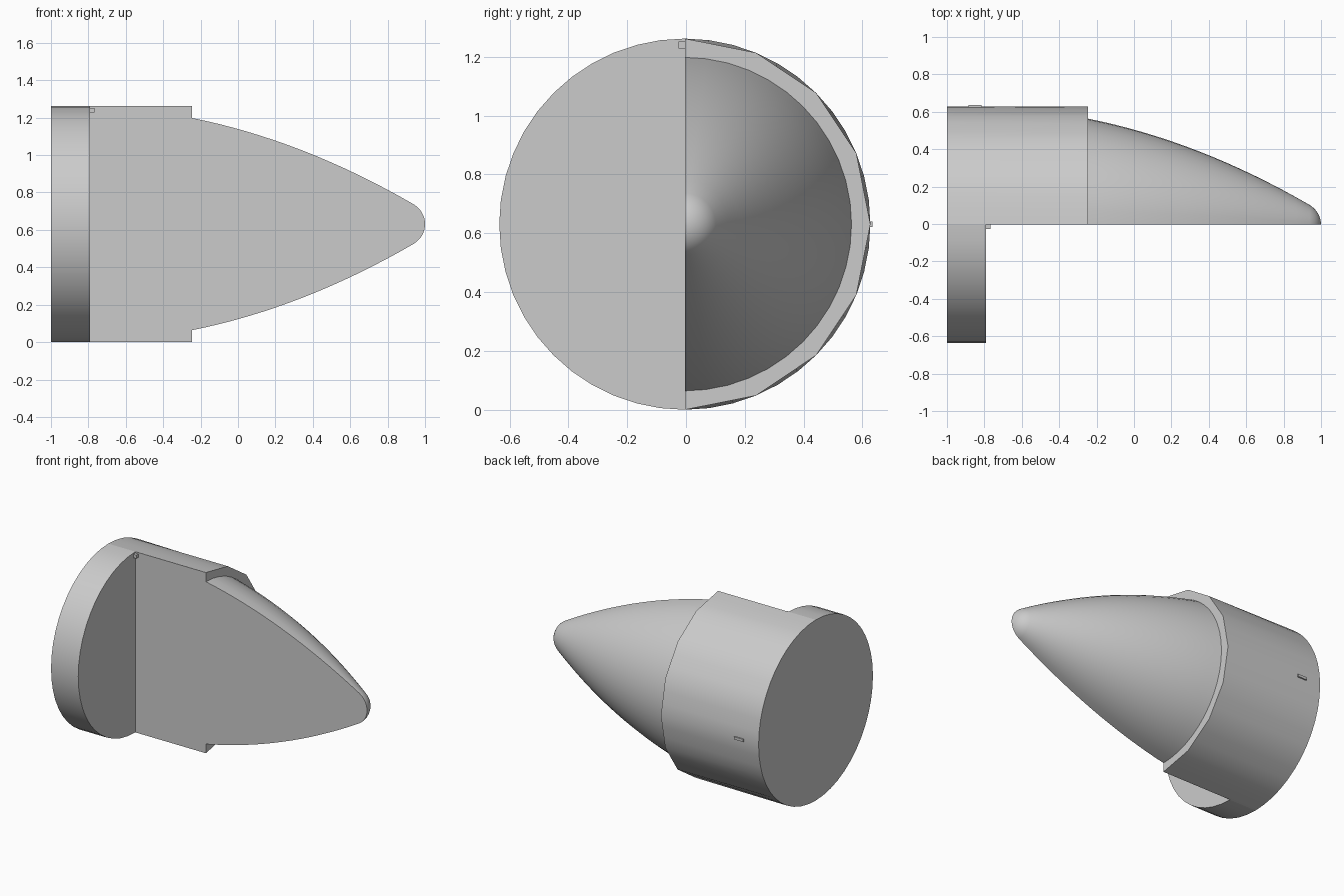
import bpy
import bmesh
from math import sin, cos, pi, radians

cube = bpy.data.objects.get("Cube")
if cube:
    bpy.data.objects.remove(cube, do_unlink=True)

AXIS_Y, AXIS_Z = -0.004, 0.631   # line the parts are turned about
R = 0.631                        # sleeve radius
BACK, STEP, PLATE = -1.0, -0.245, -0.79
SEGS = 24                        # segments in a half turn
FACET = 3                        # segments per flat of the sleeve's front rim

grey = bpy.data.materials.new("plain grey")
grey.use_nodes = True
grey.diffuse_color = (0.6, 0.6, 0.6, 1)
grey.node_tree.nodes["Principled BSDF"].inputs["Base Color"].default_value = (0.6, 0.6, 0.6, 1)


def finish(name, bm):
    bmesh.ops.recalc_face_normals(bm, faces=bm.faces)
    mesh = bpy.data.meshes.new(name)
    bm.to_mesh(mesh)
    bm.free()
    mesh.materials.append(grey)
    obj = bpy.data.objects.new(name, mesh)
    bpy.context.collection.objects.link(obj)
    bpy.ops.object.select_all(action='DESELECT')
    obj.select_set(True)
    bpy.context.view_layer.objects.active = obj
    bpy.ops.object.shade_smooth_by_angle(angle=radians(30))
    return obj


def rim_point(i, r, faceted):
    """Point on a half circle, or on the chords of a coarser one."""
    def on_circle(k):
        a = pi * k / SEGS
        return r * sin(a), r * cos(a)
    if not faceted:
        return on_circle(i)
    low = i // FACET * FACET
    t = (i - low) / FACET
    a, b = on_circle(low), on_circle(low + FACET)
    return a[0] + (b[0] - a[0]) * t, a[1] + (b[1] - a[1]) * t


def half_turned(name, profile, side):
    """Solid half turn of (x, radius, faceted) stations, closed by a flat cut."""
    bm = bmesh.new()
    rings = []
    for x, r, faceted in profile:
        ring = []
        for i in range(SEGS + 1):
            y, z = rim_point(i, r, faceted)
            ring.append(bm.verts.new((x, AXIS_Y + side * y, AXIS_Z + z)))
        rings.append(ring)
    for a, b in zip(rings, rings[1:]):
        for i in range(SEGS):
            bm.faces.new((a[i], a[i + 1], b[i + 1], b[i]))
    bm.faces.new(rings[0])
    bm.faces.new(rings[-1])
    bm.faces.new([r[0] for r in rings] + [r[-1] for r in reversed(rings)])
    return finish(name, bm)


def block(name, low, high):
    bm = bmesh.new()
    bmesh.ops.create_cube(bm, size=1)
    for v in bm.verts:
        v.co = [(a + b) / 2 + c * (b - a) for a, b, c in zip(low, high, v.co)]
    return finish(name, bm)


# Sleeve and nose: round back edge, faceted front rim, curved cone, ball tip
body = [(BACK, R, False), (STEP, R, True)]
LENGTH = 1.185
for k in range(17):
    t = LENGTH * k / 16
    body.append((STEP + t, 0.567 - 0.2 * t - 0.16 * t * t, False))
TIP = 0.121
for k in range(1, 9):
    a = radians(60 * (1 - k / 8.05))
    body.append((1 - TIP + TIP * cos(a), TIP * sin(a), False))
half_turned("sleeve_and_nose", body, 1)

# Half plate that completes the round back
half_turned("back_plate", [(BACK, R, False), (PLATE, R, False)], -1)

# Small locating pins
block("corner_pin", (PLATE - 0.01, AXIS_Y - 0.022, 1.228), (-0.768, AXIS_Y + 0.01, 1.252))
block("side_pin", (-0.885, 0.6, 0.622), (-0.815, 0.635, 0.64))
